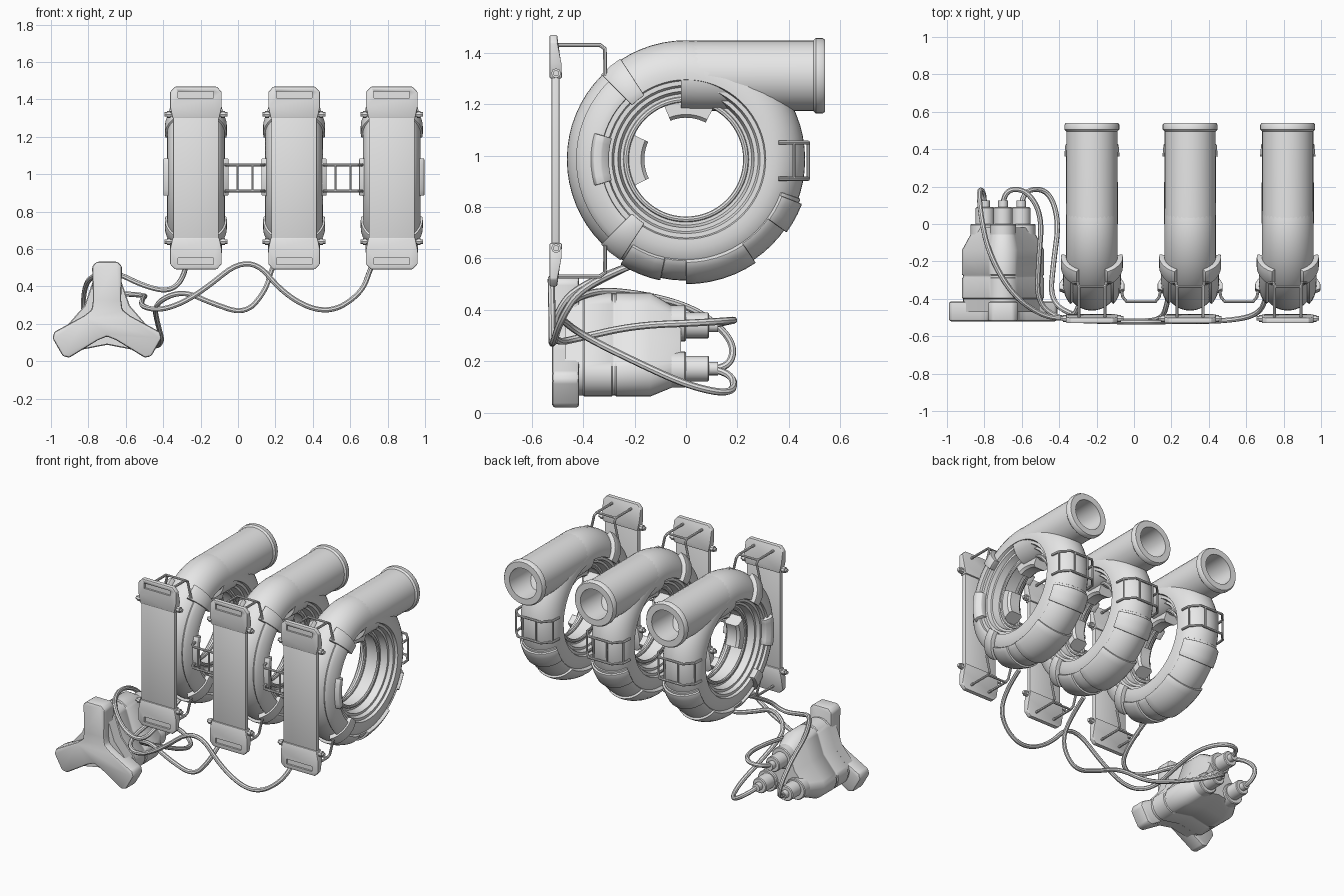
import bpy, bmesh
from math import sin, cos, radians, pi
from mathutils import Vector

if "Cube" in bpy.data.objects:
    bpy.data.objects.remove(bpy.data.objects["Cube"])

grey = bpy.data.materials.new("plain_grey")
grey.diffuse_color = (0.8, 0.8, 0.8, 1)
grey.use_nodes = True
grey.node_tree.nodes["Principled BSDF"].inputs["Base Color"].default_value = grey.diffuse_color
CZ = 0.985          # height of the housing axis
UNITS = (-0.225, 0.30, 0.822)


def finish(ob, bevel=0.0):
    """Link nothing new: bevel, smooth and colour a finished part."""
    bpy.ops.object.select_all(action='DESELECT')
    ob.select_set(True)
    bpy.context.view_layer.objects.active = ob
    if bevel:
        m = ob.modifiers.new("bevel", 'BEVEL')
        m.width, m.segments, m.limit_method = bevel, 2, 'ANGLE'
        bpy.ops.object.modifier_apply(modifier=m.name)
    if ob.type == 'CURVE':
        bpy.ops.object.convert(target='MESH')
        ob = bpy.context.object
    ob.data.materials.clear()
    ob.data.materials.append(grey)
    bpy.ops.object.shade_smooth_by_angle(angle=radians(35))
    return ob


def loft(name, rings, closed=False, bevel=0.0):
    """Skin a list of equal-length point rings, capped unless closed."""
    bm = bmesh.new()
    vs = [[bm.verts.new(p) for p in ring] for ring in rings]
    n = len(vs[0])
    for i in range(len(vs) if closed else len(vs) - 1):
        a, b = vs[i], vs[(i + 1) % len(vs)]
        for j in range(n):
            k = (j + 1) % n
            bm.faces.new((a[j], a[k], b[k], b[j]))
    if not closed:
        bm.faces.new(vs[0])
        bm.faces.new(vs[-1])
    bmesh.ops.recalc_face_normals(bm, faces=bm.faces)
    me = bpy.data.meshes.new(name)
    bm.to_mesh(me)
    bm.free()
    ob = bpy.data.objects.new(name, me)
    bpy.context.collection.objects.link(ob)
    return finish(ob, bevel)


def box(name, x0, x1, y0, y1, z0, z1, bevel=0.0):
    ring = lambda y: [(x0, y, z0), (x1, y, z0), (x1, y, z1), (x0, y, z1)]
    return loft(name, [ring(y0), ring(y1)], bevel=bevel)


def sector(name, profile, a0, a1, bevel=0.0):
    """Turn an (x, radius) profile about the housing axis."""
    full = a1 - a0 >= 360
    n = 64 if full else max(2, int((a1 - a0) / 5))
    angles = [radians(a0 + (a1 - a0) * i / n) for i in range(n if full else n + 1)]
    return loft(name, [[(x, r * cos(a), CZ + r * sin(a)) for x, r in profile]
                       for a in angles], full, bevel)


def turned_y(name, x, z, stations, closed=False, n=32):
    """Turn (y, radius) stations about an axis parallel to y."""
    return loft(name, [[(x + r * cos(2 * pi * i / n), y, z + r * sin(2 * pi * i / n))
                        for i in range(n)] for y, r in stations], closed)


def tube(name, pts, radius, smooth=False):
    cu = bpy.data.curves.new(name, 'CURVE')
    cu.dimensions, cu.bevel_depth, cu.use_fill_caps = '3D', radius, True
    cu.bevel_resolution = 2
    sp = cu.splines.new('NURBS' if smooth else 'POLY')
    sp.points.add(len(pts) - 1)
    for p, co in zip(sp.points, pts):
        p.co = (*co, 1)
    if smooth:
        sp.order_u, sp.use_endpoint_u, sp.resolution_u = 3, True, 8
    ob = bpy.data.objects.new(name, cu)
    bpy.context.collection.objects.link(ob)
    return finish(ob)


def shell(p0, p1, rad, inner=0.12):
    """Curved plate section lying on the housing's round cross-section."""
    n = max(3, int(abs(p1 - p0) / 10))
    phis = [radians(p0 + (p1 - p0) * i / n) for i in range(n + 1)]
    arc = lambda q, ps: [(q * cos(p), 0.325 + q * sin(p)) for p in ps]
    return arc(rad, phis) + arc(inner, phis[::-1])


# ---------- one housing unit, built at x = 0 ----------
unit = []
half = [(0.138, 0.325), (0.138, 0.31), (0.12, 0.305), (0.12, 0.288), (0.095, 0.28),
        (0.095, 0.265), (0.05, 0.255), (0.05, 0.243)]
dome = [(0.138 * cos(radians(p)), 0.325 + 0.138 * sin(radians(p))) for p in range(170, 0, -10)]
unit.append(sector("ring_housing", half + [(-x, r) for x, r in half[::-1]] + dome, 0, 360))

# outlet pipe with flange and bore
unit.append(turned_y("outlet_pipe", 0, 1.31, [
    (-0.02, 0.09), (-0.02, 0.135), (0.05, 0.137), (0.495, 0.137), (0.505, 0.147), (0.53, 0.147),
    (0.54, 0.14), (0.54, 0.10), (0.30, 0.095)], True))
unit.append(turned_y("outlet_plug", 0, 1.31, [(0.30, 0.1), (0.31, 0.1)]))

# thin rings and pads inside the bore
for x in (-0.05, 0.05):
    ring = [(x + 0.009 * cos(t * pi / 4), 0.233 + 0.011 * sin(t * pi / 4)) for t in range(8)]
    unit.append(sector("bore_ring", ring, 0, 360))
for a0, a1 in ((62, 112), (155, 207)):
    pad = [(-0.05, 0.25), (-0.05, 0.175), (-0.035, 0.162), (0.035, 0.162), (0.05, 0.175), (0.05, 0.25)]
    unit.append(sector("bore_pad", pad, a0, a1))

# underside armour: base band and raised blocks
for a0, a1, rad in ((238, 258, 0.156), (258, 341, 0.146), (270, 304, 0.160), (324, 339, 0.158)):
    unit.append(sector("under_armour", shell(28, 152, rad), a0, a1, 0.004))

# front collar plates with flared ends
for s in (0, 1):
    mir = lambda prof: [(-x, r) for x, r in prof] if s else prof
    unit.append(sector("collar_band", mir(shell(2, 42, 0.155)), 130, 230, 0.004))
    for a0, a1 in ((123, 135), (225, 237)):
        unit.append(sector("collar_end", mir(shell(-10, 60, 0.166)), a0, a1, 0.004))
    unit.append(sector("collar_lug", mir([(0.12, 0.30), (0.155, 0.30), (0.174, 0.33),
                                          (0.174, 0.36), (0.12, 0.38)]), 164, 196, 0.004))

# rear cage
for z in (0.91, 1.05):
    unit.append(tube("rear_cage_rail", [(-0.14, 0.36, z), (-0.135, 0.42, z), (-0.085, 0.475, z),
                     (0.085, 0.475, z), (0.135, 0.42, z), (0.14, 0.36, z)], 0.008))
for x, y in ((-0.135, 0.42), (-0.05, 0.475), (0.05, 0.475), (0.135, 0.42)):
    unit.append(tube("rear_cage_bar", [(x, y, 0.91), (x, y, 1.05)], 0.006))

# front panel with slotted end caps, clamp rods and wire brackets
unit.append(box("front_panel", -0.122, 0.122, -0.522, -0.492, 0.60, 1.36, 0.005))
for m in (1, -1):
    Z = lambda z: 0.98 + m * (z - 0.98)
    out = [(-0.125, 1.30), (0.125, 1.30), (0.138, 1.36), (0.138, 1.44), (0.112, 1.468),
           (-0.112, 1.468), (-0.138, 1.44), (-0.138, 1.36)]
    back = lambda z: -0.482 if z < 1.4 else -0.50
    cap = loft("panel_end_cap", [[(x, -0.53, Z(z)) for x, z in out],
                                 [(x, back(z), Z(z)) for x, z in out]], bevel=0.005)
    cut = box("slot_cutter", -0.095, 0.095, -0.56, -0.518, min(Z(1.408), Z(1.442)),
              max(Z(1.408), Z(1.442)))
    b = cap.modifiers.new("slot", 'BOOLEAN')
    b.object, b.operation, b.solver = cut, 'DIFFERENCE', 'EXACT'
    bpy.context.view_layer.objects.active = cap
    bpy.ops.object.modifier_apply(modifier=b.name)
    bpy.data.objects.remove(cut)
    unit.append(cap)
    unit.append(tube("clamp_rod", [(-0.168, -0.505, Z(1.32)), (0.168, -0.505, Z(1.32))], 0.012))
    for s in (-1, 1):
        unit.append(tube("clamp_knob", [(s * 0.135, -0.505, Z(1.32)), (s * 0.155, -0.505, Z(1.32))], 0.019))
        unit.append(tube("wire_bracket", [(s * 0.07, -0.50, Z(1.43)), (s * 0.07, -0.335, Z(1.43)),
                         (s * 0.075, -0.315, Z(1.415)), (s * 0.10, -0.315, Z(1.31))], 0.008))
    unit.append(tube("wire_cross_bar", [(-0.07, -0.335, Z(1.43)), (0.07, -0.335, Z(1.43))], 0.007))

# place three units
for x in UNITS[1:]:
    for ob in unit:
        c = ob.copy()
        c.location.x = x
        bpy.context.collection.objects.link(c)
for ob in unit:
    ob.location.x = UNITS[0]

# ladder links between neighbouring units
for a, b in zip(UNITS, UNITS[1:]):
    p, q = a + 0.15, b - 0.15
    for z in (0.91, 1.05):
        tube("link_rail", [(p, -0.32, z), (p + 0.015, -0.39, z), (p + 0.035, -0.415, z),
                           (q - 0.035, -0.415, z), (q - 0.015, -0.39, z), (q, -0.32, z)], 0.008)
    for t in (-0.04, 0.04):
        tube("link_bar", [((p + q) / 2 + t, -0.415, 0.91), ((p + q) / 2 + t, -0.415, 1.05)], 0.006)

# ---------- three-armed pump ----------
PX, PZ = -0.70, 0.228
ARMS = [radians(90 + 120 * k) for k in range(3)]


def polar(a, u, v=0.0, s=1.0):
    return PX + s * (u * cos(a) - v * sin(a)), PZ + s * (u * sin(a) + v * cos(a))


foot = []
for a in ARMS:
    foot += [polar(a, 0.10, -0.075), polar(a, 0.28, -0.08), polar(a, 0.305, -0.055),
             polar(a, 0.305, 0.055), polar(a, 0.28, 0.08), polar(a, 0.10, 0.075),
             polar(a + pi / 3, 0.095)]
loft("pump_foot", [[(x, y, z) for x, z in foot] for y in (-0.52, -0.415)], bevel=0.012)


def lobes(s):
    pts = []
    for a in ARMS:
        for i in range(-4, 5):
            t = radians(15 * i)
            pts.append(polar(a, 0.15 + 0.09 * cos(t), 0.09 * sin(t), s))
        pts.append(polar(a + pi / 3, 0.14, 0, s))
    return pts


loft("pump_body", [[(x, y, z) for x, z in lobes(s)] for y, s in (
    (-0.47, 0.97), (-0.40, 0.97), (-0.395, 1.0), (-0.29, 1.0), (-0.285, 0.975),
    (-0.275, 0.975), (-0.27, 1.0), (-0.14, 1.0), (-0.02, 0.70))])
for a in ARMS:
    x, z = polar(a, 0.12)
    turned_y("pump_barrel", x, z, [(-0.45, 0.07), (-0.005, 0.07), (0.0, 0.065)])
    x, z = polar(a, 0.112)
    turned_y("pump_port", x, z, [(-0.03, 0.05), (0.085, 0.05), (0.09, 0.045)])
    turned_y("port_nozzle", x, z, [(0.08, 0.026), (0.125, 0.026)], n=16)

# ---------- hoses from pump ports to housings ----------
HOSES = (
    [(-0.80, 0.09, 0.17), (-0.80, 0.17, 0.17), (-0.83, 0.19, 0.28), (-0.82, 0.05, 0.40), (-0.78, -0.15, 0.46),
     (-0.66, -0.37, 0.48), (-0.50, -0.49, 0.40), (-0.36, -0.51, 0.37), (-0.28, -0.45, 0.46), (-0.27, -0.22, 0.57)],
    [(-0.70, 0.09, 0.34), (-0.70, 0.18, 0.36), (-0.58, 0.19, 0.36), (-0.49, 0.05, 0.35), (-0.51, -0.20, 0.34),
     (-0.52, -0.42, 0.29), (-0.40, -0.51, 0.27), (-0.22, -0.52, 0.35), (0.06, -0.525, 0.58), (0.26, -0.52, 0.34),
     (0.48, -0.52, 0.25), (0.66, -0.49, 0.36), (0.71, -0.40, 0.50), (0.74, -0.22, 0.57)],
    [(-0.60, 0.09, 0.17), (-0.60, 0.18, 0.16), (-0.46, 0.19, 0.07), (-0.40, 0.02, 0.10), (-0.43, -0.20, 0.20),
     (-0.45, -0.42, 0.31), (-0.30, -0.50, 0.38), (-0.14, -0.52, 0.31), (0.04, -0.52, 0.25), (0.15, -0.51, 0.38),
     (0.18, -0.42, 0.50), (0.22, -0.22, 0.57)])
for pts in HOSES:
    tube("hose", pts, 0.014, True)
